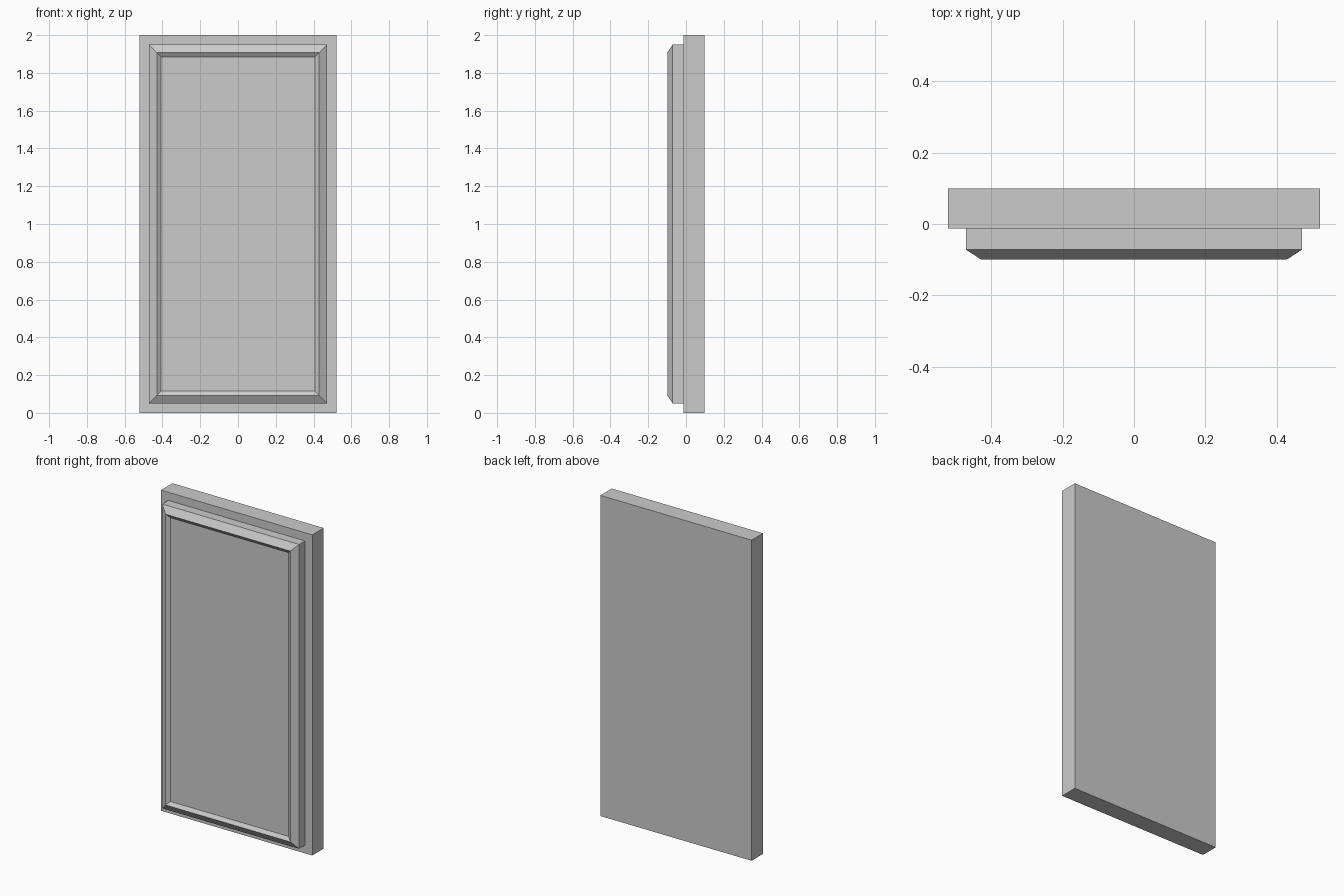
import bpy, bmesh

if "Cube" in bpy.data.objects:
    bpy.data.objects.remove(bpy.data.objects["Cube"])

MID_Z = 1.0  # the panel is symmetric about mid height


def stepped_panel(name, rings):
    """Closed solid from nested rectangles: (half width, half height, y), back to front."""
    bm = bmesh.new()
    loops = []
    for hx, hz, y in rings:
        loops.append([bm.verts.new((sx * hx, y, MID_Z + sz * hz))
                      for sx, sz in ((-1, -1), (1, -1), (1, 1), (-1, 1))])
    for a, b in zip(loops, loops[1:]):
        for i in range(4):
            j = (i + 1) % 4
            bm.faces.new((a[i], a[j], b[j], b[i]))
    bm.faces.new(loops[0][::-1])
    bm.faces.new(loops[-1])
    bmesh.ops.recalc_face_normals(bm, faces=bm.faces)
    mesh = bpy.data.meshes.new(name)
    bm.to_mesh(mesh)
    bm.free()
    obj = bpy.data.objects.new(name, mesh)
    bpy.context.collection.objects.link(obj)
    return obj


# Plain backing slab
stepped_panel("back_slab", [(0.522, 1.0, 0.099), (0.522, 1.0, -0.013)])

# Raised front: straight sides, outer bevel, ridge, inner bevel, recessed field
stepped_panel("raised_front_panel", [
    (0.472, 0.949, -0.013),
    (0.472, 0.949, -0.072),
    (0.430, 0.907, -0.099),
    (0.408, 0.885, -0.083),
])
